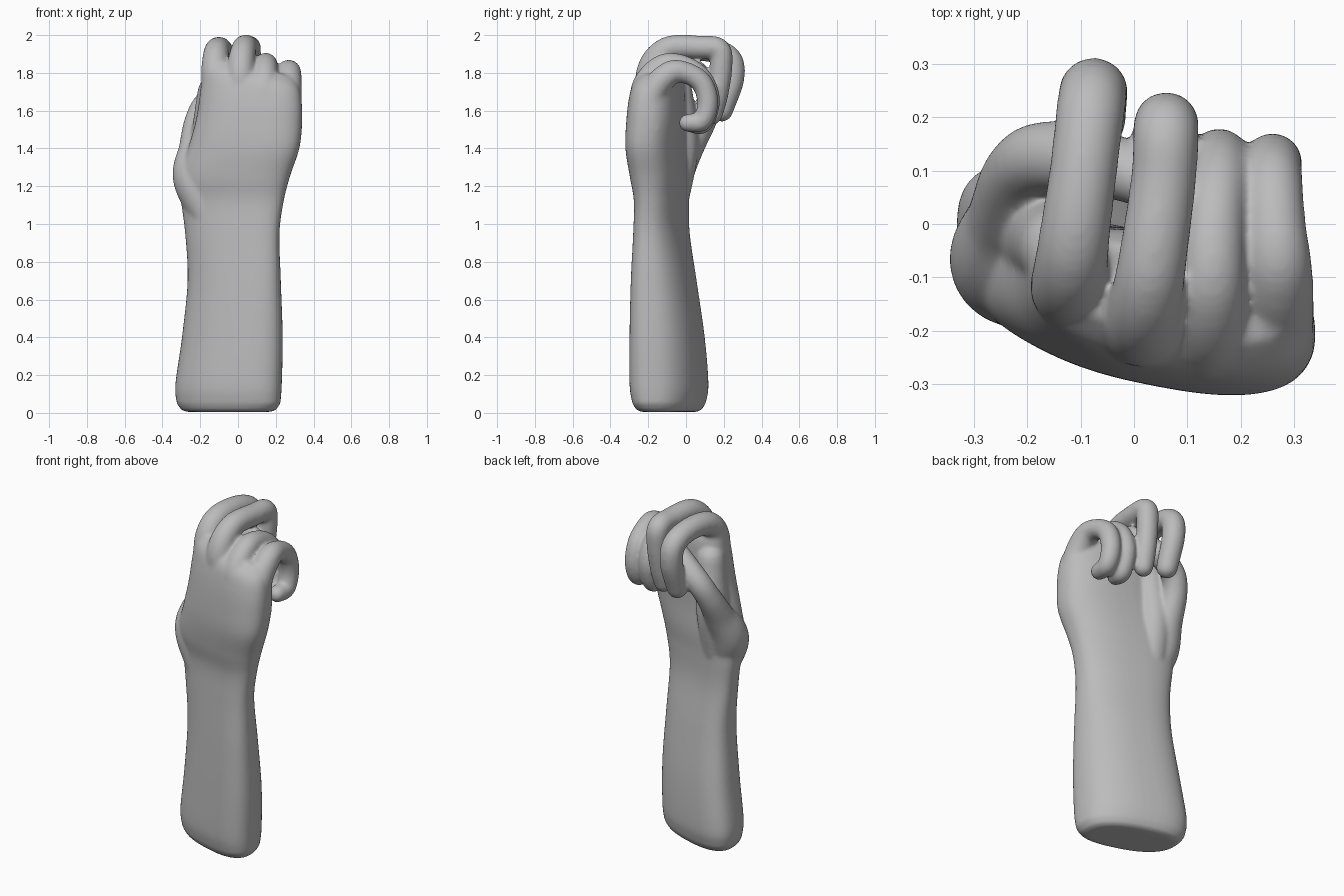
import bpy, bmesh, math
from mathutils import Vector

cube = bpy.data.objects.get("Cube")
if cube:
    bpy.data.objects.remove(cube, do_unlink=True)

skin = bpy.data.materials.new("plain grey")
skin.use_nodes = True
GREY = (0.5, 0.5, 0.5, 1)
skin.diffuse_color = GREY
skin.node_tree.nodes["Principled BSDF"].inputs["Base Color"].default_value = GREY

bm = bmesh.new()


def loft(rings):
    """Bridge closed rings of points and cap both ends."""
    loops = [[bm.verts.new(p) for p in ring] for ring in rings]
    n = len(loops[0])
    for a, b in zip(loops, loops[1:]):
        for i in range(n):
            j = (i + 1) % n
            bm.faces.new((a[i], a[j], b[j], b[i]))
    bm.faces.new(loops[0][::-1])
    bm.faces.new(loops[-1])


def spline(rows, steps):
    """Smooth curve through rows of numbers."""
    rows = [Vector(r) for r in rows]
    pts = [rows[0] * 2 - rows[1]] + rows + [rows[-1] * 2 - rows[-2]]
    out = []
    for a, b, c, d in zip(pts, pts[1:], pts[2:], pts[3:]):
        for s in range(steps):
            t = s / steps
            out.append((b * 2 + (c - a) * t + (a * 2 - b * 5 + c * 4 - d) * t ** 2
                        + (b * 3 - a - c * 3 + d) * t ** 3) / 2)
    return out + [rows[-1]]


def section(row, n=48):
    """Rounded-box cross-section, slanted so the thumb side sits further back."""
    z, cx, hw, cy, hd, tilt, slant = row
    ring = []
    for i in range(n):
        a = math.tau * i / n
        c, s = math.cos(a), math.sin(a)
        x = hw * math.copysign(abs(c) ** 0.8, c)
        y = hd * math.copysign(abs(s) ** 0.8, s)
        ring.append((cx + x, cy + y - slant * x, z - tilt * x))
    return ring


def digit(rows, n=20):
    """Tapered tube along a path of x, y, z, radius with rounded ends."""
    path = spline(rows, 8)
    pts = [p.xyz for p in path]
    rad = [p.w for p in path]
    tangents = [(pts[min(i + 1, len(pts) - 1)] - pts[max(i - 1, 0)]).normalized()
                for i in range(len(pts))]
    side = tangents[0].orthogonal().normalized()
    rings, last = [], tangents[0]

    def ring(centre, r, t):
        up = t.cross(side)
        return [centre + (side * math.cos(math.tau * k / n)
                          + up * math.sin(math.tau * k / n)) * r for k in range(n)]

    dome = [math.radians(a) for a in (85, 65, 45, 25)]
    for a in dome:
        rings.append(ring(pts[0] - last * rad[0] * math.sin(a), rad[0] * math.cos(a), last))
    for p, r, t in zip(pts, rad, tangents):
        side = last.rotation_difference(t) @ side
        last = t
        rings.append(ring(p, r, t))
    for a in reversed(dome):
        rings.append(ring(pts[-1] + last * rad[-1] * math.sin(a), rad[-1] * math.cos(a), last))
    loft(rings)


# Forearm, wrist and palm: z, centre x, half width, centre y, half depth, tilt, slant
arm = [
    (0.05, -0.05, 0.275, -0.09, 0.165, 0, 0.3),
    (0.15, -0.05, 0.282, -0.09, 0.18, 0, 0.3),
    (0.40, -0.03, 0.267, -0.10, 0.172, 0, 0.3),
    (0.70, -0.02, 0.247, -0.118, 0.148, 0, 0.3),
    (0.95, -0.03, 0.25, -0.13, 0.123, 0, 0.28),
    (1.12, -0.03, 0.272, -0.13, 0.12, 0, 0.25),
    (1.25, -0.02, 0.295, -0.14, 0.135, 0, 0.22),
    (1.40, 0.03, 0.295, -0.16, 0.142, 0, 0.2),
    (1.55, 0.06, 0.28, -0.16, 0.143, 0.05, 0.17),
    (1.68, 0.07, 0.268, -0.155, 0.135, 0.15, 0.17),
    (1.77, 0.07, 0.255, -0.145, 0.12, 0.2, 0.17),
    (1.83, 0.07, 0.22, -0.13, 0.08, 0.22, 0.17),
]
base = [section((z, -0.05, w, -0.09, d, 0, 0.3))
        for z, w, d in ((0.005, 0.22, 0.12), (0.015, 0.25, 0.145))]
loft(base + [section(r) for r in spline(arm, 6)])

# Fingers, from the back of the hand over the knuckle to the tip
index = [(-0.11, -0.11, 1.60, 0.07), (-0.12, -0.12, 1.79, 0.075),
         (-0.115, -0.05, 1.905, 0.068), (-0.095, 0.10, 1.925, 0.064),
         (-0.08, 0.225, 1.88, 0.065), (-0.075, 0.245, 1.77, 0.064),
         (-0.075, 0.19, 1.60, 0.059)]
middle = [(0.03, -0.18, 1.58, 0.075), (0.015, -0.19, 1.80, 0.075),
          (0.03, -0.10, 1.925, 0.066), (0.055, 0.08, 1.935, 0.062),
          (0.06, 0.175, 1.92, 0.062), (0.06, 0.185, 1.82, 0.06),
          (0.055, 0.165, 1.68, 0.058), (0.05, 0.14, 1.58, 0.054)]
ring_finger = [(0.15, -0.215, 1.54, 0.075), (0.14, -0.215, 1.72, 0.075),
               (0.145, -0.12, 1.835, 0.065), (0.15, 0.0, 1.83, 0.058),
               (0.16, 0.09, 1.76, 0.056), (0.16, 0.125, 1.65, 0.055),
               (0.16, 0.09, 1.535, 0.053), (0.155, 0.03, 1.53, 0.048)]
little = [(0.265, -0.18, 1.50, 0.07), (0.265, -0.18, 1.68, 0.073),
          (0.27, -0.09, 1.795, 0.066), (0.265, 0.0, 1.80, 0.058),
          (0.26, 0.085, 1.745, 0.057), (0.26, 0.115, 1.64, 0.056),
          (0.26, 0.085, 1.545, 0.053), (0.255, 0.01, 1.535, 0.048)]
# Thumb, tucked beneath the first two fingers
thumb = [(-0.15, -0.11, 1.02, 0.09), (-0.235, -0.075, 1.24, 0.11),
         (-0.23, 0.01, 1.40, 0.084), (-0.215, 0.09, 1.54, 0.07),
         (-0.165, 0.125, 1.64, 0.068), (-0.05, 0.11, 1.74, 0.062),
         (0.07, 0.06, 1.82, 0.045)]
# Web of flesh between the thumb and the palm
web = [(-0.17, -0.07, 1.15, 0.09), (-0.165, -0.03, 1.38, 0.095),
       (-0.15, -0.03, 1.54, 0.088), (-0.135, -0.045, 1.70, 0.08)]
for path in (index, middle, ring_finger, little, thumb, web):
    digit(path)

bmesh.ops.recalc_face_normals(bm, faces=bm.faces[:])
mesh = bpy.data.meshes.new("fist_and_forearm")
bm.to_mesh(mesh)
bm.free()
mesh.materials.append(skin)
fist = bpy.data.objects.new("fist_and_forearm", mesh)
bpy.context.collection.objects.link(fist)

# Fuse the parts into one skin and soften the joins
fuse = fist.modifiers.new("fuse", 'REMESH')
fuse.mode = 'VOXEL'
fuse.voxel_size = 0.008
fuse.use_smooth_shade = True
soften = fist.modifiers.new("soften", 'SMOOTH')
soften.factor = 0.5
soften.iterations = 20
